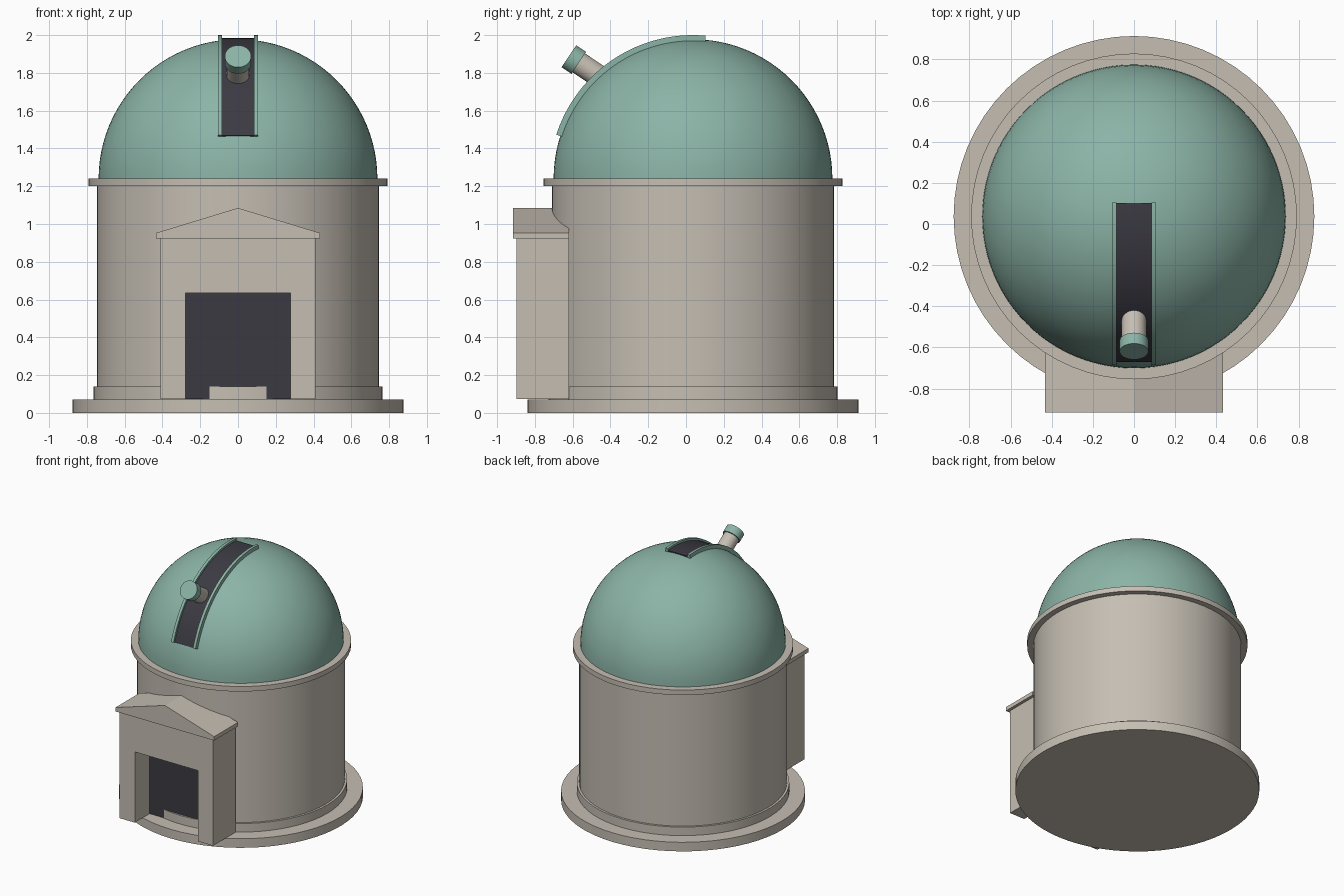
import bpy, bmesh, math
from mathutils import Matrix, Vector

if "Cube" in bpy.data.objects:
    bpy.data.objects.remove(bpy.data.objects["Cube"])

CY = 0.037        # centre of the round parts in y
DOME_Z = 1.24     # springing height of the dome


def material(name, rgb):
    m = bpy.data.materials.new(name)
    m.use_nodes = True
    m.diffuse_color = (*rgb, 1)
    m.node_tree.nodes["Principled BSDF"].inputs["Base Color"].default_value = (*rgb, 1)
    return m


stone = material("warm grey stone", (0.56, 0.515, 0.45))
copper = material("green copper", (0.26, 0.455, 0.385))
dark = material("dark opening", (0.045, 0.042, 0.055))


def finish(name, bm, mat, smooth=False):
    bmesh.ops.recalc_face_normals(bm, faces=bm.faces)
    mesh = bpy.data.meshes.new(name)
    bm.to_mesh(mesh)
    bm.free()
    mesh.materials.append(mat)
    obj = bpy.data.objects.new(name, mesh)
    bpy.context.collection.objects.link(obj)
    if smooth:
        bpy.ops.object.select_all(action="DESELECT")
        obj.select_set(True)
        bpy.context.view_layer.objects.active = obj
        bpy.ops.object.shade_smooth_by_angle(angle=math.radians(35))
    return obj


def cylinder(name, radius, start, end, mat, sides=64):
    """Cylinder between two points."""
    start, end = Vector(start), Vector(end)
    axis = end - start
    turn = axis.to_track_quat("Z", "Y").to_matrix().to_4x4()
    bm = bmesh.new()
    bmesh.ops.create_cone(bm, cap_ends=True, segments=sides, radius1=radius,
                          radius2=radius, depth=axis.length,
                          matrix=Matrix.Translation((start + end) / 2) @ turn)
    return finish(name, bm, mat, True)


def prism(name, points, offset, mat, smooth=False):
    """Extrude a flat outline along an offset."""
    bm = bmesh.new()
    face = bm.faces.new([bm.verts.new(p) for p in points])
    ext = bmesh.ops.extrude_face_region(bm, geom=[face])["geom"]
    bmesh.ops.translate(bm, vec=offset,
                        verts=[v for v in ext if isinstance(v, bmesh.types.BMVert)])
    return finish(name, bm, mat, smooth)


def front_prism(name, outline, y0, y1, mat):
    return prism(name, [(x, y0, z) for x, z in outline], (0, y1 - y0, 0), mat)


def dome_strip(name, x0, x1, inner, outer, mat, steps=40):
    """Curved band that follows the dome from low at the front to past the top."""
    angles = [math.radians(17.8 + (95.1 - 17.8) * i / steps) for i in range(steps + 1)]

    def arc(r, seq):
        return [(x0, CY - r * math.cos(a), DOME_Z + r * math.sin(a)) for a in seq]
    return prism(name, arc(outer, angles) + arc(inner, angles[::-1]),
                 (x1 - x0, 0, 0), mat, True)


# Round building: base, plinth, drum and cornice
for name, radius, z0, z1 in (("base", 0.877, 0, 0.072), ("plinth", 0.764, 0.072, 0.14),
                             ("drum", 0.747, 0.072, 1.2), ("cornice", 0.792, 1.2, DOME_Z)):
    cylinder(name, radius, (0, CY, z0), (0, CY, z1), stone)

# Dome: upper half of a sphere
bm = bmesh.new()
bmesh.ops.create_uvsphere(bm, u_segments=96, v_segments=48, radius=0.738,
                          matrix=Matrix.Translation((0, CY, DOME_Z)))
bmesh.ops.delete(bm, geom=[v for v in bm.verts if v.co.z < DOME_Z - 0.001], context="VERTS")
finish("dome", bm, copper, True)

# Observing slit with a raised rail on each side
dome_strip("dome_slit", -0.086, 0.086, 0.72, 0.744, dark)
for side, s in (("left", 1), ("right", -1)):
    dome_strip(side + "_slit_rail", s * 0.085, s * 0.107, 0.72, 0.76, copper)

# Telescope
axis = Vector((0, -0.83, 0.555)).normalized()
cap_end = Vector((0, -0.62, 1.888))
cap_base = cap_end - axis * 0.063
cylinder("telescope_cap", 0.07, cap_base, cap_end, copper, 32)
cylinder("telescope_tube", 0.06, cap_base - axis * 0.3, cap_base, stone, 32)

# Entrance block with a doorway, gabled roof and recessed door
W, D, FLOOR, HEAD, EAVE = 0.41, 0.277, 0.074, 0.635, 0.922
front_prism("entrance_block",
            [(-W, FLOOR), (-W, EAVE), (W, EAVE), (W, FLOOR),
             (D, FLOOR), (D, HEAD), (-D, HEAD), (-D, FLOOR)], -0.898, -0.62, stone)
R = 0.433
front_prism("entrance_roof", [(-R, EAVE), (R, EAVE), (R, 0.953), (0, 1.085), (-R, 0.953)],
            -0.917, -0.62, stone)
front_prism("door", [(-D, FLOOR), (D, FLOOR), (D, HEAD), (-D, HEAD)], -0.712, -0.62, dark)
